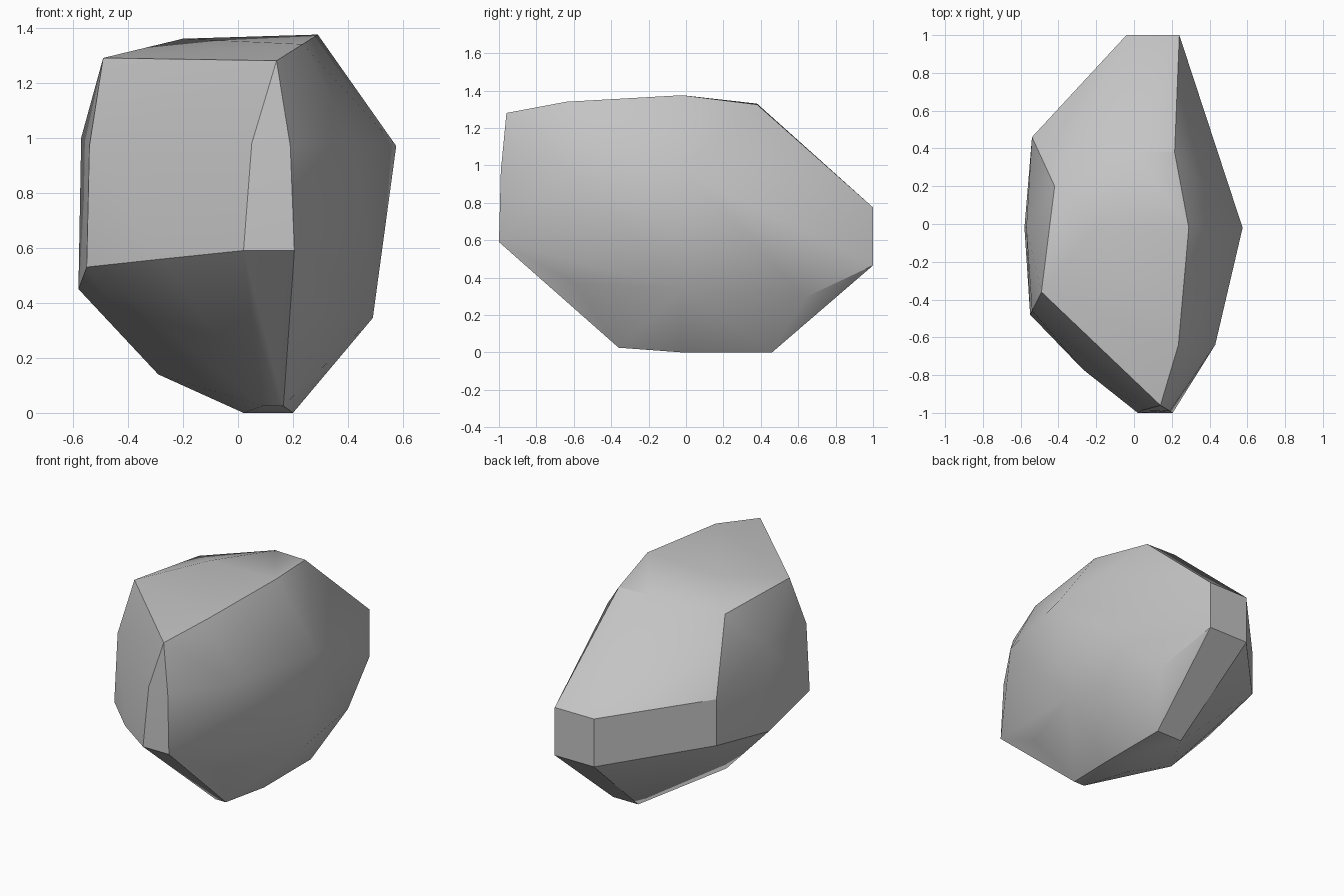
import bpy
import bmesh
from math import radians

default_cube = bpy.data.objects.get("Cube")
if default_cube:
    bpy.data.objects.remove(default_cube, do_unlink=True)


def make_material(name, colour):
    material = bpy.data.materials.new(name)
    material.use_nodes = True
    material.diffuse_color = colour
    shader = next(n for n in material.node_tree.nodes if n.type == "BSDF_PRINCIPLED")
    shader.inputs["Base Color"].default_value = colour
    shader.inputs["Roughness"].default_value = 0.9
    return material


def column(x, y, *heights):
    """Corners of the stone stacked above one ground position."""
    return [(x, y, z) for z in heights]


def make_boulder(name, corners, material):
    """Wrap a tight convex skin around the chipped corners."""
    bm = bmesh.new()
    for corner in corners:
        bm.verts.new(corner)
    bmesh.ops.convex_hull(bm, input=bm.verts[:])
    loose = [v for v in bm.verts if not v.link_faces]
    bmesh.ops.delete(bm, geom=loose, context="VERTS")
    bmesh.ops.recalc_face_normals(bm, faces=bm.faces[:])
    mesh = bpy.data.meshes.new(name)
    bm.to_mesh(mesh)
    bm.free()
    mesh.materials.append(material)
    boulder = bpy.data.objects.new(name, mesh)
    bpy.context.collection.objects.link(boulder)
    return boulder


corners = []

# Narrow front facet
corners += column(.02, -1, .59)
corners += column(.205, -1, .59)
corners += column(.05, -.985, .98)
corners += column(.19, -.99, .97)
corners += column(.14, -.96, 1.28)

# Broad slanted front face and its outer edge
corners += column(-.27, -.77, .56)
corners += column(-.55, -.48, .53)
corners += column(-.54, -.46, .97)
corners += column(-.49, -.36, 1.29)

# Ridge and crown along the top
corners += column(.235, -.64, 1.34)
corners += column(.29, -.02, 1.375)
corners += column(.215, .38, 1.325)
corners += column(0, .38, 1.33)
corners += column(-.2, -.02, 1.36)
corners += column(-.42, .2, 1.25)

# Shoulder and lower flank on the +x side
corners += column(.43, -.64, .97)
corners += column(.575, -.02, .97)
corners += column(.49, -.02, .345)
corners += column(.28, -.6, .37)
corners += column(.34, .64, .295)

# Flank on the -x side
corners += column(-.58, -.02, .45)
corners += column(-.57, -.02, 1)
corners += column(-.54, .46, .53, .83)

# Upright facet at the back
for x in (-.04, .24):
    corners += column(x, 1, .465, .775)

# Underside
corners += column(-.29, 0, .14)
corners += column(.09, -.36, .025)
corners += column(.165, -.36, .025)
for y in (-.02, .46):
    corners += column(.02, y, 0)
    corners += column(.2, y, 0)

stone = make_material("stone grey", (.55, .55, .55, 1))
boulder = make_boulder("boulder", corners, stone)

# Soft facets with crisp ridges
bpy.ops.object.select_all(action="DESELECT")
boulder.select_set(True)
bpy.context.view_layer.objects.active = boulder
bpy.ops.object.shade_smooth_by_angle(angle=radians(30))
